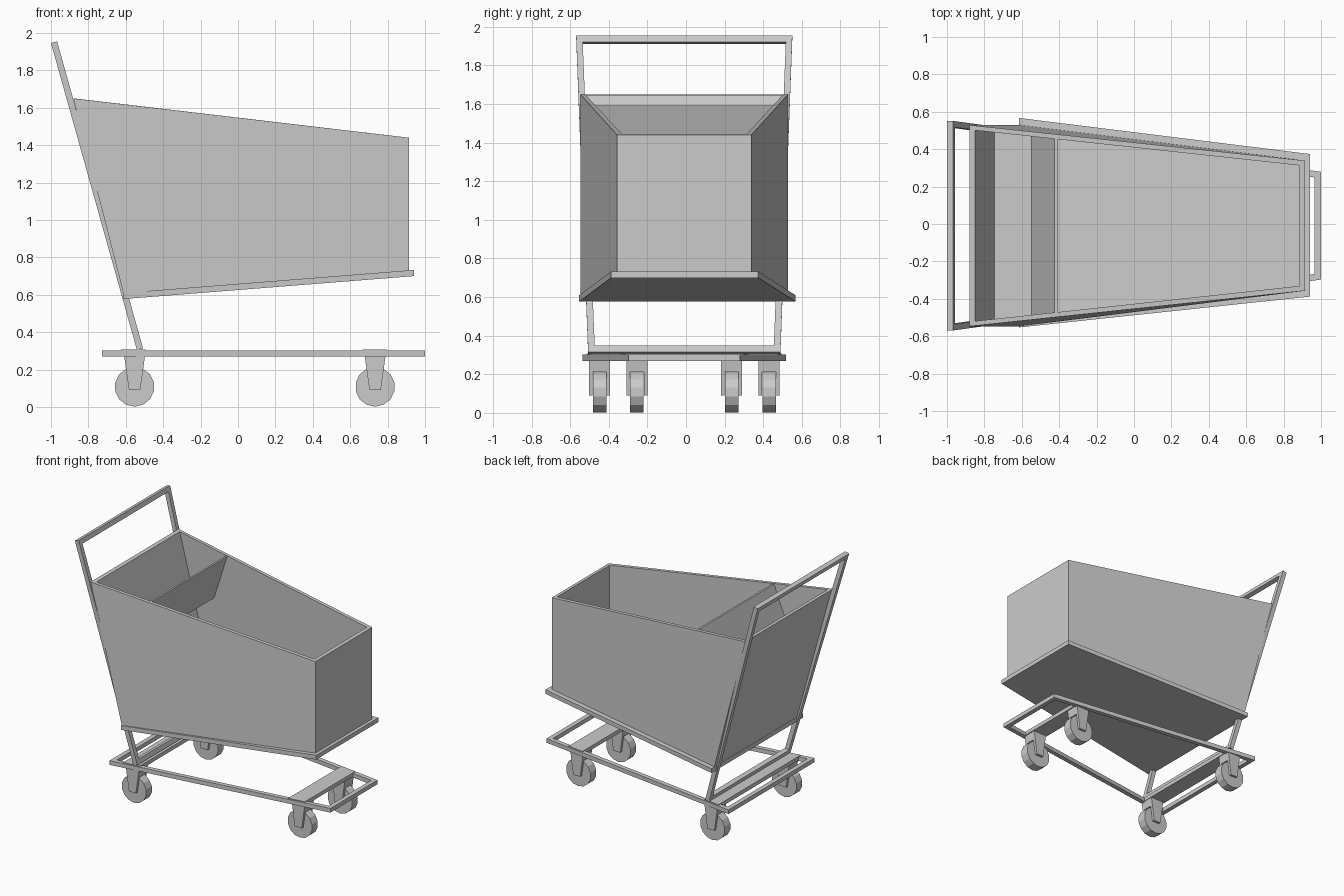
import bpy, bmesh, math
from mathutils import Vector

if "Cube" in bpy.data.objects:
    bpy.data.objects.remove(bpy.data.objects["Cube"])

YC = -0.009  # the cart body sits slightly off the centre line


def loft(name, rings, closed=False):
    """Skin equal-sized rings; closed joins last to first, otherwise ends are capped."""
    bm = bmesh.new()
    vs = [[bm.verts.new(p) for p in r] for r in rings]
    n = len(vs[0])
    pairs = list(zip(vs, vs[1:])) + ([(vs[-1], vs[0])] if closed else [])
    for a, b in pairs:
        for i in range(n):
            j = (i + 1) % n
            bm.faces.new((a[i], a[j], b[j], b[i]))
    if not closed:
        bm.faces.new(vs[0])
        bm.faces.new(vs[-1])
    bmesh.ops.recalc_face_normals(bm, faces=bm.faces)
    me = bpy.data.meshes.new(name)
    bm.to_mesh(me)
    bm.free()
    ob = bpy.data.objects.new(name, me)
    bpy.context.collection.objects.link(ob)
    return ob


def trapezoid(x0, x1, w0, w1, z0, z1, yc=YC):
    """Ring with half width w0 at x0 and w1 at x1."""
    return [(x0, yc - w0, z0), (x1, yc - w1, z1), (x1, yc + w1, z1), (x0, yc + w0, z0)]


def slab(name, x0, x1, w0, w1, z0, z1):
    return loft(name, [trapezoid(x0, x1, w0, w1, z, z) for z in (z0, z1)])


# open basket walls
loft("basket_walls", [
    trapezoid(-0.612, 0.913, 0.538, 0.348, 0.605, 0.725),
    trapezoid(-0.88, 0.913, 0.538, 0.348, 1.65, 1.44),
    trapezoid(-0.85, 0.886, 0.51, 0.322, 1.647, 1.443),
    trapezoid(-0.582, 0.886, 0.51, 0.322, 0.605, 0.725)], closed=True)

# solid sloping basket floor with a projecting lip
floor = lambda dz: [(-0.615, -0.553, 0.577 + dz), (0.942, -0.388, 0.70 + dz),
                    (0.942, 0.374, 0.70 + dz), (-0.615, 0.567, 0.577 + dz)]
loft("basket_floor", [floor(0), floor(0.033)])

# child seat and its sloping backrest inside the basket
slab("child_seat", -0.755, -0.54, 0.515, 0.492, 1.225, 1.24)
loft("seat_backrest", [
    trapezoid(-0.552, -0.424, 0.50, 0.485, 1.23, 1.592),
    trapezoid(-0.538, -0.41, 0.50, 0.485, 1.23, 1.592)])


# tilted handle frame, running from the chassis to the push bar
def handle_ring(inset, depth):
    n = Vector((0.963, 0, 0.27)) * depth
    ring = []
    for z, w, s in ((0.305 + inset, 0.498, -1), (1.946 - inset, 0.56, -1),
                    (1.946 - inset, 0.56, 1), (0.305 + inset, 0.498, 1)):
        x = -1.0 + 0.28 * (1.946 - z)
        ring.append(Vector((x, YC + s * (w - inset), z)) + n)
    return ring


loft("handle_frame", [handle_ring(0, 0), handle_ring(0, 0.034),
                      handle_ring(0.034, 0.034), handle_ring(0.034, 0)], closed=True)

# tapered chassis frame
outer = lambda z: trapezoid(-0.727, 1.0, 0.527, 0.288, z, z)
inner = lambda z: trapezoid(-0.692, 0.965, 0.487, 0.258, z, z)
loft("chassis_frame", [outer(0.27), outer(0.302), inner(0.302), inner(0.27)], closed=True)

# cross plates carrying the casters
slab("rear_cross_plate", -0.625, -0.495, 0.505, 0.487, 0.277, 0.307)
slab("front_cross_plate", 0.665, 0.795, 0.327, 0.309, 0.277, 0.307)


# casters: faceted wheel between the cheeks of an inverted U fork
def caster(tag, x, y):
    bpy.ops.mesh.primitive_cylinder_add(vertices=14, radius=0.106, depth=0.07,
                                        location=(x, y, 0.108),
                                        rotation=(math.pi / 2, 0, 0))
    bpy.context.object.name = tag + "_wheel"
    profile = [(-0.055, 0.09), (-0.055, 0.275), (-0.036, 0.275), (0.036, 0.275),
               (0.055, 0.275), (0.055, 0.09), (0.036, 0.09), (0.036, 0.212),
               (-0.036, 0.212), (-0.036, 0.09)]
    half = lambda z: 0.03 + 0.026 * (z - 0.09) / 0.185
    loft(tag + "_fork", [[(x + s * half(z), y + dy, z) for dy, z in profile]
                         for s in (-1, 1)])


for side, s in (("right", -1), ("left", 1)):
    caster("rear_" + side, -0.553, YC + s * 0.439)
    caster("front_" + side, 0.733, YC + s * 0.245)
